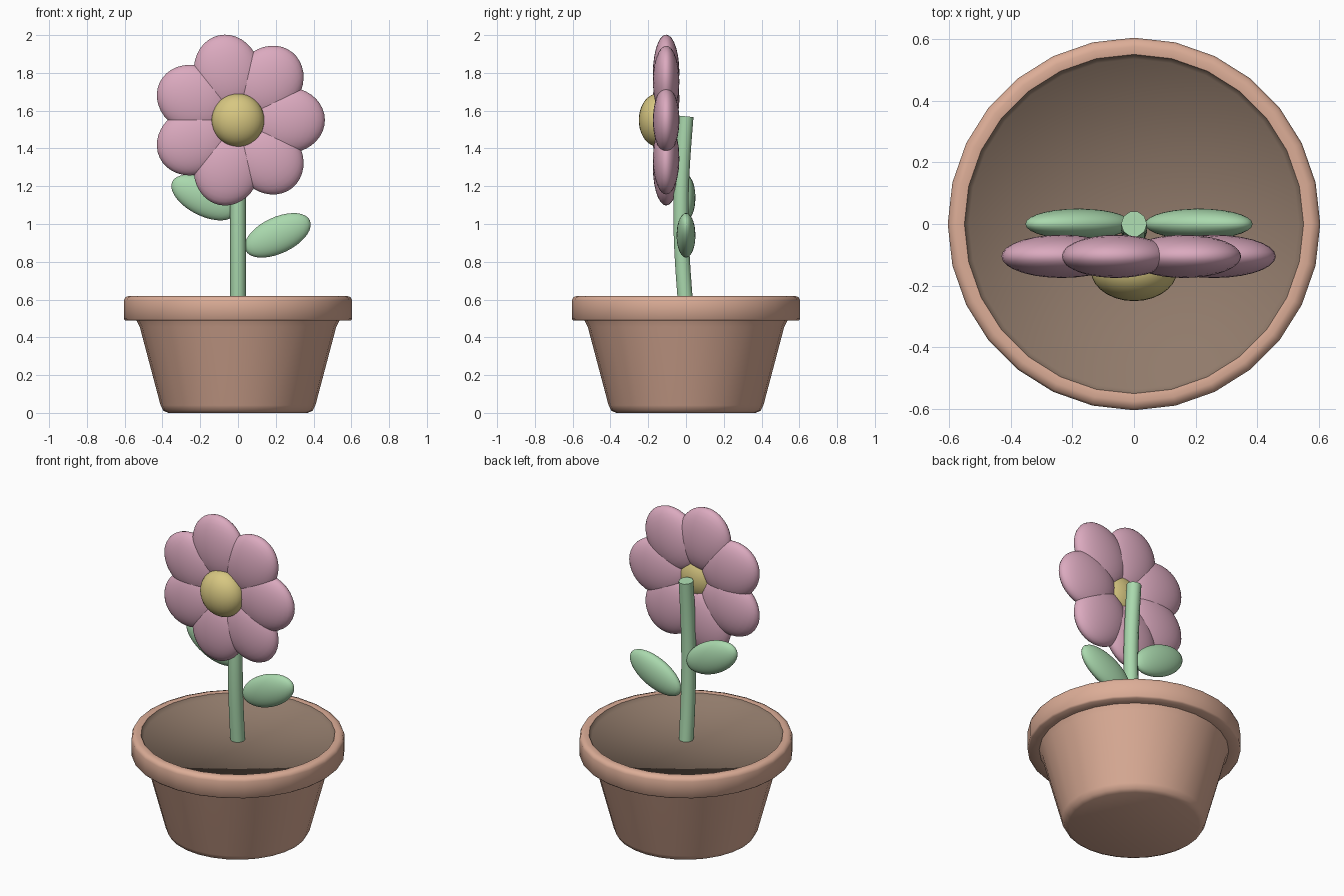
import bpy
import bmesh
import math
from mathutils import Matrix, Vector

cube = bpy.data.objects.get("Cube")
if cube:
    bpy.data.objects.remove(cube, do_unlink=True)


def material(name, r, g, b):
    mat = bpy.data.materials.new(name)
    mat.use_nodes = True
    mat.diffuse_color = (r, g, b, 1)
    node = next(n for n in mat.node_tree.nodes if n.type == 'BSDF_PRINCIPLED')
    node.inputs["Base Color"].default_value = (r, g, b, 1)
    return mat


terracotta = material("terracotta", 0.72, 0.42, 0.31)
earth = material("earth brown", 0.28, 0.195, 0.145)
green = material("leaf green", 0.40, 0.69, 0.42)
pink = material("petal pink", 0.71, 0.40, 0.52)
yellow = material("pollen yellow", 0.68, 0.57, 0.22)


def finish(name, bm, mat, angle=60):
    """Turn a bmesh into a smooth-shaded object."""
    mesh = bpy.data.meshes.new(name)
    bm.to_mesh(mesh)
    bm.free()
    mesh.materials.append(mat)
    obj = bpy.data.objects.new(name, mesh)
    bpy.context.collection.objects.link(obj)
    bpy.ops.object.select_all(action='DESELECT')
    obj.select_set(True)
    bpy.context.view_layer.objects.active = obj
    bpy.ops.object.shade_smooth_by_angle(angle=math.radians(angle))
    return obj


def lathe(name, profile, mat, sides=28, angle=60):
    """Spin a (radius, height) profile around z."""
    bm = bmesh.new()
    verts = [bm.verts.new((r, 0, z)) for r, z in profile]
    edges = [bm.edges.new(pair) for pair in zip(verts, verts[1:])]
    bmesh.ops.spin(bm, geom=verts + edges, axis=(0, 0, 1), cent=(0, 0, 0),
                   angle=2 * math.pi, steps=sides, use_duplicate=False)
    bmesh.ops.remove_doubles(bm, verts=bm.verts, dist=0.0005)
    bmesh.ops.recalc_face_normals(bm, faces=bm.faces)
    return finish(name, bm, mat, angle)


def ellipsoid(name, centre, radii, mat, tilt=0):
    """Stretched sphere, turned in the xz plane by tilt degrees."""
    bm = bmesh.new()
    bmesh.ops.create_uvsphere(bm, u_segments=28, v_segments=18, radius=1)
    bm.transform(Matrix.Translation(centre)
                 @ Matrix.Rotation(math.radians(-tilt), 4, 'Y')
                 @ Matrix.Diagonal((*radii, 1)))
    return finish(name, bm, mat)


# Pot with a chamfered foot
lathe("pot_body", [(0, 0), (0.37, 0), (0.395, 0.012), (0.41, 0.04),
                   (0.52, 0.455), (0.54, 0.495)], terracotta)

# Rounded rim
lathe("pot_rim", [(0.53, 0.488), (0.595, 0.488), (0.604, 0.497), (0.604, 0.595),
                  (0.597, 0.612), (0.575, 0.62), (0.55, 0.616)], terracotta)

# Sunken soil
soil = lathe("soil", [(0.55, 0.616), (0.535, 0.59), (0, 0.58)], earth, angle=180)
soil.data.flip_normals() if soil.data.polygons[0].normal.z < 0 else None

# Gently bowed stem
bm = bmesh.new()
rings = []
SIDES, STEPS = 10, 10
for i in range(STEPS + 1):
    t = i / STEPS
    slope = -0.1 * math.cos(math.pi * t)
    centre = Vector((0, -0.027 * math.sin(math.pi * t), 0.55 + 1.02 * t))
    across = Vector((0, 1, -slope)).normalized()
    ring = []
    for k in range(SIDES):
        a = 2 * math.pi * k / SIDES
        ring.append(bm.verts.new(centre + 0.042 * (Vector((1, 0, 0)) * math.cos(a)
                                                   + across * math.sin(a))))
    rings.append(ring)
for low, high in zip(rings, rings[1:]):
    for k in range(SIDES):
        n = (k + 1) % SIDES
        bm.faces.new((low[k], low[n], high[n], high[k]))
bm.faces.new(rings[0][::-1])
bm.faces.new(rings[-1])
finish("stem", bm, green)

# Leaves
ellipsoid("left_leaf", (0.21, 0, 0.94), (0.188, 0.05, 0.096), green, 25)
ellipsoid("right_leaf", (-0.18, 0, 1.14), (0.188, 0.05, 0.096), green, -27)

# Seven petals around the flower centre
PETALS = 7
for i in range(PETALS):
    a = 2 * math.pi * i / PETALS
    ellipsoid(f"petal_{i + 1}",
              (0.26 * math.cos(a), -0.105, 1.55 + 0.26 * math.sin(a)),
              (0.2, 0.07, 0.175), pink, math.degrees(a))

# Flower centre
ellipsoid("flower_centre", (0, -0.15, 1.55), (0.14, 0.1, 0.14), yellow)
